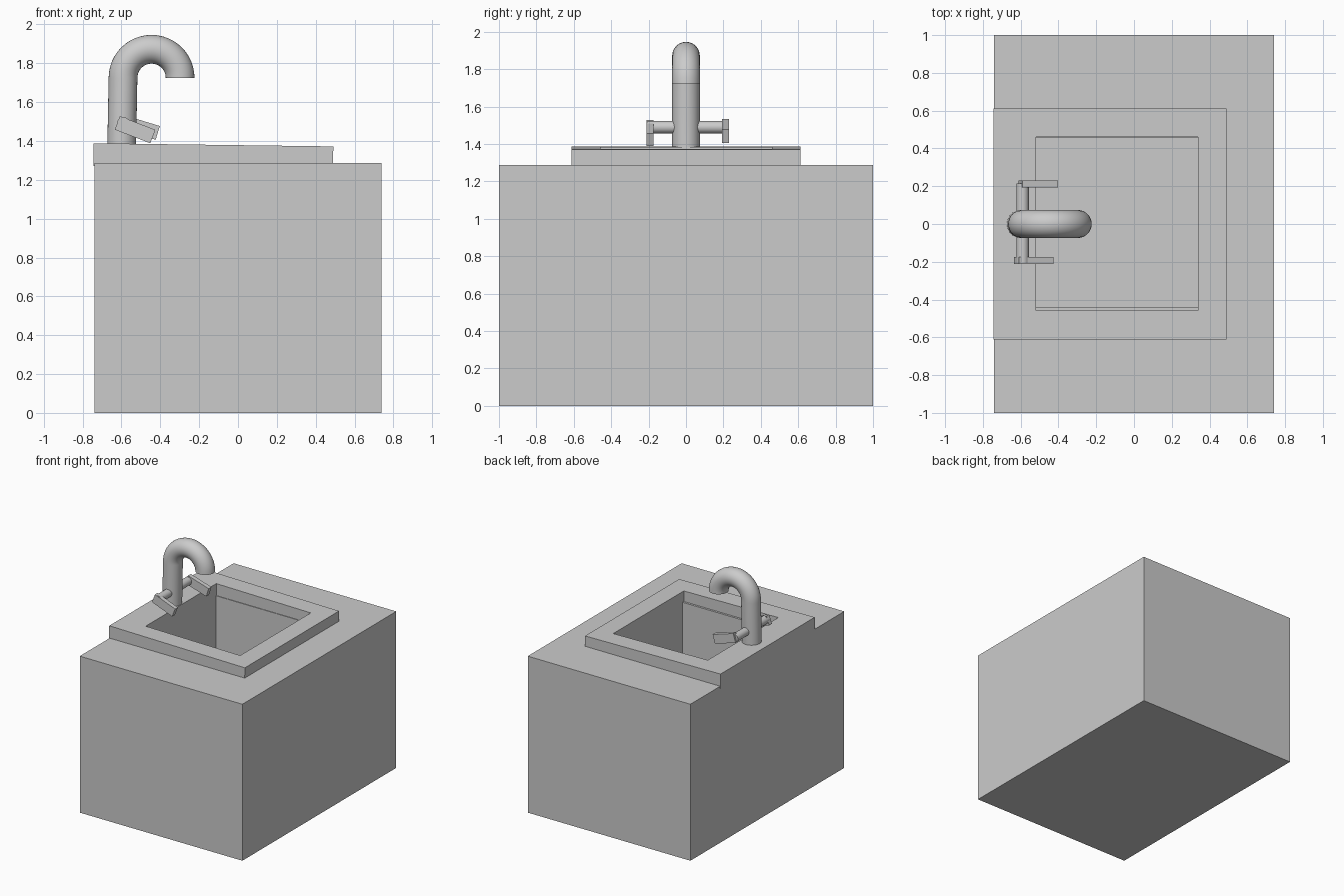
import bpy, bmesh, math
from mathutils import Vector, Matrix

if "Cube" in bpy.data.objects:
    bpy.data.objects.remove(bpy.data.objects["Cube"])


def box(name, lo, hi, tilt=0.0):
    """Box between two corners, tilted about its own y axis."""
    lo, hi = Vector(lo), Vector(hi)
    bm = bmesh.new()
    bmesh.ops.create_cube(bm, size=1.0, matrix=Matrix.Diagonal((*(hi - lo), 1.0)))
    mesh = bpy.data.meshes.new(name)
    bm.to_mesh(mesh)
    bm.free()
    ob = bpy.data.objects.new(name, mesh)
    ob.location = (lo + hi) / 2
    ob.rotation_euler.y = math.radians(tilt)
    bpy.context.collection.objects.link(ob)
    return ob


def cut(target, lo, hi):
    """Carve a box-shaped opening out of the target."""
    cutter = box(target.name + "_cutter", lo, hi)
    cutter.hide_render = True
    mod = target.modifiers.new("opening", 'BOOLEAN')
    mod.operation = 'DIFFERENCE'
    mod.solver = 'EXACT'
    mod.object = cutter
    bpy.context.view_layer.objects.active = target
    bpy.ops.object.modifier_apply(modifier=mod.name)
    bpy.data.objects.remove(cutter)


def tube(name, path, normals, radius, sides=32):
    """Capped round tube; path lies in the xz plane, normals are ring axes in it."""
    bm = bmesh.new()
    rings = []
    for p, n in zip(path, normals):
        ring = []
        for i in range(sides):
            a = 2 * math.pi * i / sides
            off = n * math.cos(a) + Vector((0, 1, 0)) * math.sin(a)
            ring.append(bm.verts.new(p + off * radius))
        rings.append(ring)
    for r0, r1 in zip(rings, rings[1:]):
        for i in range(sides):
            j = (i + 1) % sides
            bm.faces.new((r0[i], r0[j], r1[j], r1[i]))
    bm.faces.new(rings[0])
    bm.faces.new(rings[-1])
    bmesh.ops.recalc_face_normals(bm, faces=bm.faces)
    mesh = bpy.data.meshes.new(name)
    bm.to_mesh(mesh)
    bm.free()
    ob = bpy.data.objects.new(name, mesh)
    bpy.context.collection.objects.link(ob)
    return ob


def smooth(ob):
    bpy.ops.object.select_all(action='DESELECT')
    ob.select_set(True)
    bpy.context.view_layer.objects.active = ob
    bpy.ops.object.shade_smooth_by_angle(angle=math.radians(40))


# Cabinet with the deep basin sunk into it
cabinet = box("cabinet", (-0.74, -1, 0), (0.74, 1, 1.287))
cut(cabinet, (-0.52, -0.44, 0.6), (0.34, 0.455, 1.6))

# Slightly tilted sink rim
rim = box("sink_rim", (-0.744, -0.612, 1.262), (0.49, 0.612, 1.38), tilt=0.75)
cut(rim, (-0.52, -0.457, 1.0), (0.34, 0.46, 1.6))

# Swan-neck spout: upright leg, then a half circle
centre, bend = Vector((-0.445, 0, 1.725)), 0.147
path, normals = [Vector((-0.599, 0, 1.36))], [Vector((-1, 0, 0))]
for i in range(25):
    a = math.pi * (1 - i / 24)
    n = Vector((math.cos(a), 0, math.sin(a)))
    path.append(centre + n * bend)
    normals.append(n)
smooth(tube("spout", path, normals, 0.074))

# Tap crossbar through the spout
bpy.ops.mesh.primitive_cylinder_add(vertices=24, radius=0.033, depth=0.42,
                                    location=(-0.59, 0.004, 1.49),
                                    rotation=(math.pi / 2, 0, 0))
bpy.context.object.name = "tap_crossbar"
smooth(bpy.context.object)

# Lever handles at both ends of the bar
for name, x, y, z, tilt in (("lever_front", -0.53, -0.193, 1.458, 21),
                            ("lever_back", -0.507, 0.211, 1.47, 17)):
    box(name, (x - 0.098, y - 0.018, z - 0.037), (x + 0.098, y + 0.018, z + 0.037), tilt)
